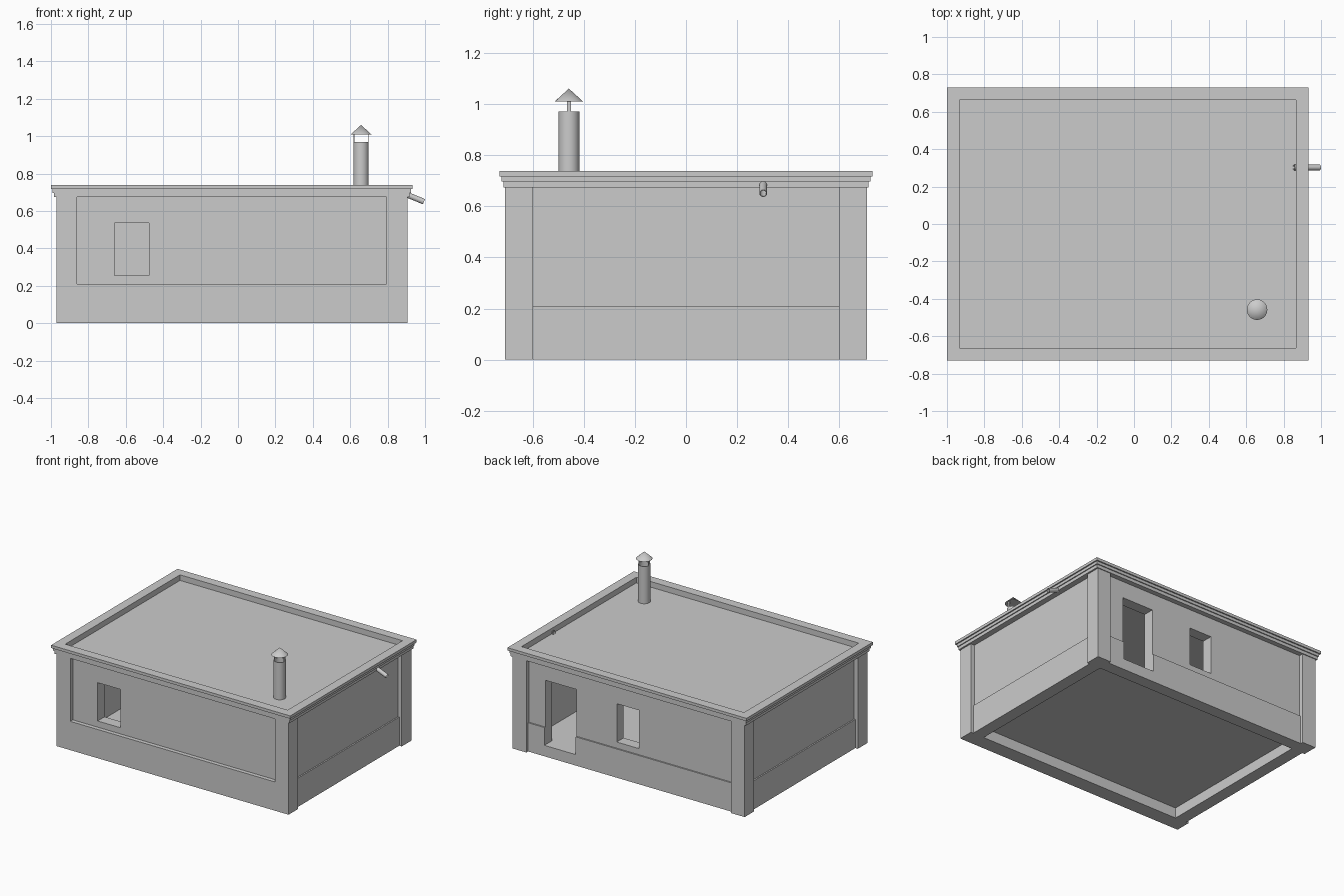
import bpy, bmesh, math
from mathutils import Vector

if "Cube" in bpy.data.objects:
    bpy.data.objects.remove(bpy.data.objects["Cube"])

X0, X1, Y = -0.97, 0.905, 0.708      # outer wall outline
WALL_TOP, PLINTH, FLOOR = 0.674, 0.21, 0.08
INNER = 0.11                          # inset of the inner wall face
PANEL = 0.03                          # inset of the recessed panels


def make_object(name, bm):
    bmesh.ops.recalc_face_normals(bm, faces=bm.faces)
    me = bpy.data.meshes.new(name)
    bm.to_mesh(me)
    bm.free()
    ob = bpy.data.objects.new(name, me)
    bpy.context.collection.objects.link(ob)
    return ob


def box(name, x0, x1, y0, y1, z0, z1):
    bm = bmesh.new()
    bmesh.ops.create_cube(bm, size=1)
    for v in bm.verts:
        v.co = ((x0 + x1) / 2 + v.co.x * (x1 - x0),
                (y0 + y1) / 2 + v.co.y * (y1 - y0),
                (z0 + z1) / 2 + v.co.z * (z1 - z0))
    return make_object(name, bm)


def rect_loft(name, rect, profile, closed):
    """Run an (inset, z) profile round a rectangle; close it or cap its ends."""
    x0, x1, y0, y1 = rect
    bm = bmesh.new()
    loops = [[bm.verts.new(c) for c in ((x0 + d, y0 + d, z), (x1 - d, y0 + d, z),
                                        (x1 - d, y1 - d, z), (x0 + d, y1 - d, z))]
             for d, z in profile]
    pairs = list(zip(loops, loops[1:]))
    if closed:
        pairs.append((loops[-1], loops[0]))
    else:
        bm.faces.new(loops[0])
        bm.faces.new(loops[-1])
    for a, b in pairs:
        for i in range(4):
            j = (i + 1) % 4
            bm.faces.new((a[i], a[j], b[j], b[i]))
    return make_object(name, bm)


def lathe(name, profile, origin, axis=(0, 0, 1), n=24):
    """Revolve an (r, z) profile about an axis through origin."""
    bm = bmesh.new()
    vs = [bm.verts.new((r, 0, z)) for r, z in profile]
    es = [bm.edges.new(p) for p in zip(vs, vs[1:])]
    bmesh.ops.spin(bm, geom=vs + es, cent=(0, 0, 0), axis=(0, 0, 1),
                   angle=2 * math.pi, steps=n)
    bmesh.ops.remove_doubles(bm, verts=bm.verts, dist=1e-5)
    ob = make_object(name, bm)
    ob.location = origin
    ob.rotation_euler = Vector(axis).to_track_quat('Z', 'Y').to_euler()
    bpy.ops.object.select_all(action='DESELECT')
    ob.select_set(True)
    bpy.context.view_layer.objects.active = ob
    bpy.ops.object.shade_smooth_by_angle(angle=math.radians(35))
    return ob


# Walls with recessed panels above a slightly raised plinth
walls = rect_loft("walls", (X0, X1, -Y, Y),
                  [(INNER, WALL_TOP), (INNER, 0), (0.02, 0), (0.02, PLINTH),
                   (PANEL, PLINTH), (PANEL, WALL_TOP)], closed=True)

# Window and door openings
openings = {"front_window": (-0.66, -0.475, -1, 0.255, 0.535),
            "back_window": (-0.095, 0.085, 1, 0.255, 0.535),
            "back_door": (0.41, 0.663, 1, FLOOR, 0.552)}
for name, (x0, x1, side, z0, z1) in openings.items():
    ys = sorted((side * 0.5, side * 0.9))
    cutter = box(name + "_cutter", x0, x1, ys[0], ys[1], z0, z1)
    cutter.hide_render = True
    mod = walls.modifiers.new(name, 'BOOLEAN')
    mod.operation = 'DIFFERENCE'
    mod.solver = 'EXACT'
    mod.object = cutter
    bpy.context.view_layer.objects.active = walls
    bpy.ops.object.modifier_apply(modifier=name)
    bpy.data.objects.remove(cutter)

# Corner pilasters and the front plinth flush with them
for sx, px in (("left", X0), ("right", X1 - INNER)):
    for sy, py in (("front", -Y), ("back", Y - INNER)):
        box(f"{sy}_{sx}_pilaster", px, px + INNER, py, py + INNER, 0, WALL_TOP)
box("front_plinth", X0 + INNER, X1 - INNER, -Y, -Y + 0.02, 0, PLINTH)

# Floor
box("floor", X0 + INNER, X1 - INNER, -Y + INNER, Y - INNER, FLOOR - 0.004, FLOOR)

# Stepped cornice, parapet and sunken roof deck in one profile
rect_loft("roof", (-1.0, 0.933, -0.73, 0.73),
          [(0.016, WALL_TOP), (0.016, 0.697), (0.009, 0.697), (0.009, 0.717),
           (0, 0.717), (0, 0.738), (0.067, 0.738), (0.067, 0.697)], closed=False)

# Chimney pipe, cap and the two straps holding the cap
CX, CY = 0.658, -0.458
lathe("chimney_pipe", [(0.041, 0.69), (0.041, 0.97), (0.037, 0.97), (0.037, 0.70),
                       (0, 0.70)], (CX, CY, 0))
lathe("chimney_cap", [(0, 1.012), (0.055, 1.01), (0, 1.06)], (CX, CY, 0))
for side, s in (("left", -1), ("right", 1)):
    c = CX + s * 0.038
    box(f"cap_strap_{side}", c - 0.002, c + 0.002, CY - 0.008, CY + 0.008, 0.94, 1.022)

# Rainwater spout sloping out through the parapet
start, end = Vector((0.855, 0.302, 0.707)), Vector((0.994, 0.302, 0.650))
length = (end - start).length
lathe("rain_spout", [(0.012, 0), (0.015, 0), (0.015, length), (0.012, length), (0.012, 0)],
      start, end - start, n=16)
